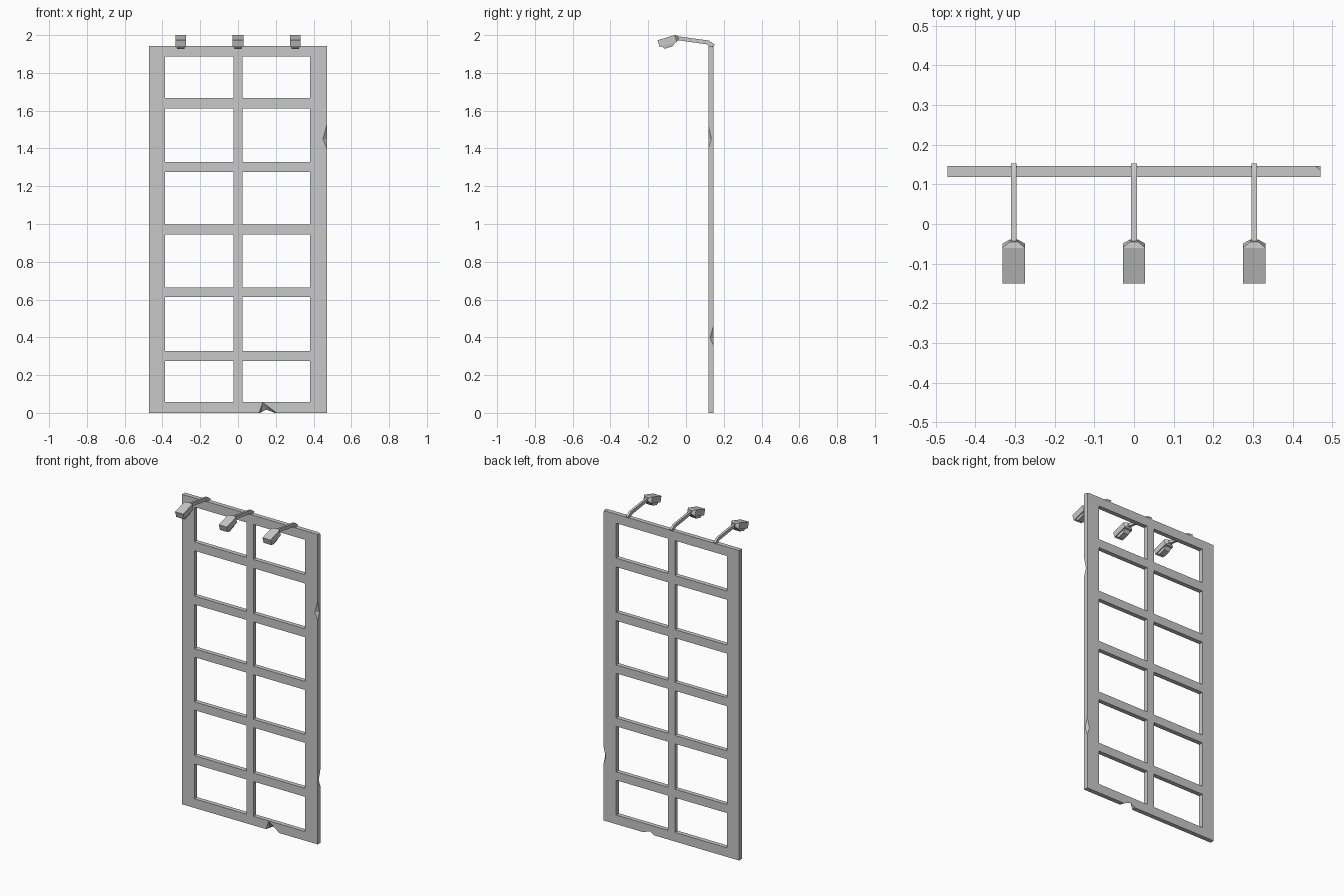
import bpy, bmesh
from mathutils import Vector

cube = bpy.data.objects.get("Cube")
if cube:
    bpy.data.objects.remove(cube, do_unlink=True)

# One plain grey metal throughout
GREY = bpy.data.materials.new("grey metal")
GREY.use_nodes = True
GREY.diffuse_color = (0.58, 0.58, 0.58, 1)
GREY.node_tree.nodes["Principled BSDF"].inputs["Base Color"].default_value = GREY.diffuse_color
FRONT, BACK = 0.118, 0.146


def add_object(name, bm):
    bmesh.ops.recalc_face_normals(bm, faces=bm.faces)
    mesh = bpy.data.meshes.new(name)
    bm.to_mesh(mesh)
    bm.free()
    mesh.materials.append(GREY)
    obj = bpy.data.objects.new(name, mesh)
    bpy.context.collection.objects.link(obj)
    return obj


def extrude(bm, faces, offset):
    out = bmesh.ops.extrude_face_region(bm, geom=faces)
    moved = [v for v in out["geom"] if isinstance(v, bmesh.types.BMVert)]
    bmesh.ops.translate(bm, verts=moved, vec=offset)


def hull(name, points):
    bm = bmesh.new()
    for p in points:
        bm.verts.new(p)
    bmesh.ops.convex_hull(bm, input=bm.verts)
    bmesh.ops.dissolve_limit(bm, angle_limit=0.01, verts=bm.verts, edges=bm.edges)
    return add_object(name, bm)


def side_prism(name, x, half, profile):
    """Extrude a (y, z) outline across x."""
    bm = bmesh.new()
    face = bm.faces.new([bm.verts.new((x - half, y, z)) for y, z in profile])
    extrude(bm, [face], (2 * half, 0, 0))
    return add_object(name, bm)


# Lattice frame: a grid with the odd cells left open
xs = [-0.47, -0.386, -0.025, 0.024, 0.382, 0.47]
zs = [0, 0.057, 0.275, 0.328, 0.613, 0.665, 0.945, 0.998,
      1.275, 1.328, 1.612, 1.667, 1.886, 1.943]
bm = bmesh.new()
grid = [[bm.verts.new((x, FRONT, z)) for z in zs] for x in xs]
for i in range(len(xs) - 1):
    for j in range(len(zs) - 1):
        if not (i % 2 and j % 2):
            bm.faces.new((grid[i][j], grid[i + 1][j], grid[i + 1][j + 1], grid[i][j + 1]))
extrude(bm, bm.faces[:], (0, BACK - FRONT, 0))
frame = add_object("lattice_frame", bm)

# Chips broken out of the edges
f, b = FRONT - 0.002, BACK + 0.002
cutters = [
    hull("side_chip", [(0.472, f, 1.54), (0.472, f, 1.39), (0.447, f, 1.45),
                       (0.472, 0.136, 1.45), (0.49, f, 1.45)]),
    hull("low_chip", [(0.472, b, 0.48), (0.472, b, 0.34), (0.452, b, 0.40),
                      (0.472, 0.126, 0.40), (0.49, b, 0.40)]),
    hull("corner_chip", [(0.452, b, 1.945), (0.472, 0.131, 1.945),
                         (0.472, b, 1.93), (0.48, b, 1.96)]),
    hull("bottom_chip", [(0.11, f, -0.002), (0.13, f, 0.056), (0.207, f, -0.002),
                         (0.12, b, -0.002), (0.15, b, 0.015), (0.195, b, -0.002),
                         (0.15, f, -0.03), (0.15, b, -0.03)]),
]
for cutter in cutters:
    mod = frame.modifiers.new(cutter.name, "BOOLEAN")
    mod.operation = "DIFFERENCE"
    mod.solver = "EXACT"
    mod.object = cutter
bpy.context.view_layer.update()
graph = bpy.context.evaluated_depsgraph_get()
carved = bpy.data.meshes.new_from_object(frame.evaluated_get(graph))
frame.modifiers.clear()
frame.data = carved
carved.materials.clear()
carved.materials.append(GREY)
for cutter in cutters:
    bpy.data.objects.remove(cutter, do_unlink=True)

# Three spotlights reaching forward from the top rail
slope = Vector((0, 0.958, 0.287))
down = Vector((0, 0.287, -0.958))
tip = Vector((0, -0.15, 1.973))


def head_point(x, side, along, depth):
    return Vector((x + side, 0, 0)) + tip + slope * along + down * depth


for label, x in (("right", -0.303), ("middle", 0), ("left", 0.303)):
    side_prism(label + "_lamp_arm", x, 0.007,
               [(-0.045, 1.994), (0.122, 1.971), (0.152, 1.95), (0.145, 1.938),
                (0.125, 1.938), (0.112, 1.951), (-0.045, 1.973)])
    sides = (-0.028, 0.028)
    hull(label + "_lamp_head",
         [head_point(x, s, a, d) for s in sides for a in (0, 0.094) for d in (0, 0.038)])
    # Tapered neck behind the head
    hull(label + "_lamp_neck",
         [head_point(x, s, 0.094, d) for s in sides for d in (0, 0.038)] +
         [head_point(x, s * 0.35, 0.108, d) for s in sides for d in (0.006, 0.026)])
    # Tapered lens under the head
    hull(label + "_lamp_lens",
         [head_point(x, s * 0.8, a, 0.038) for s in sides for a in (0.012, 0.086)] +
         [head_point(x, s * 0.7, a, 0.054) for s in sides for a in (0.022, 0.066)])
